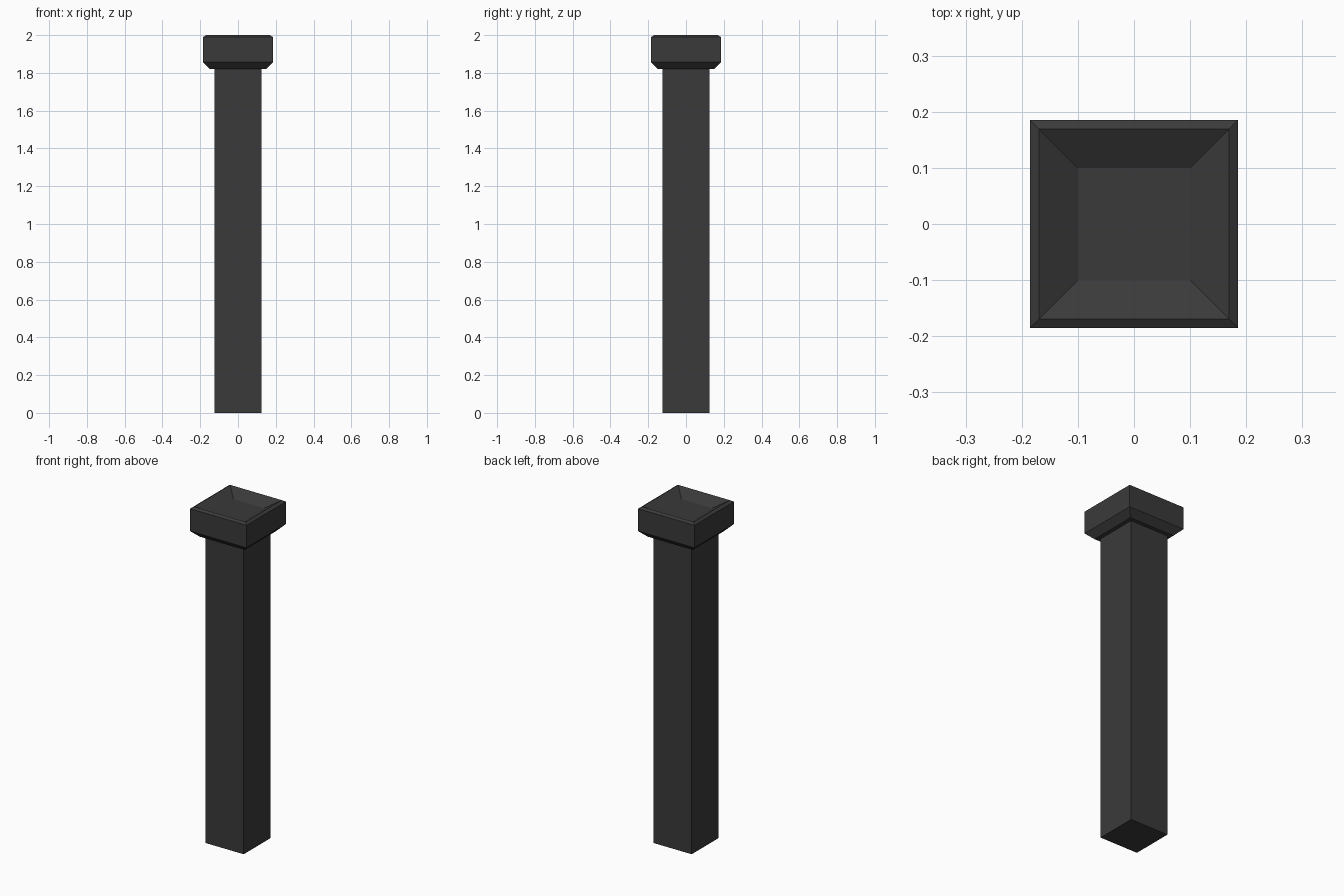
import bpy, bmesh

if "Cube" in bpy.data.objects:
    bpy.data.objects.remove(bpy.data.objects["Cube"])

# One dark grey for the whole post
grey = bpy.data.materials.new("dark grey")
grey.diffuse_color = (0.042, 0.042, 0.042, 1)
grey.use_nodes = True
grey.node_tree.nodes["Principled BSDF"].inputs["Base Color"].default_value = grey.diffuse_color


def square_loft(name, profile):
    """Stack square rings (half width, z), bridge them and close both ends."""
    bm = bmesh.new()
    rings = [[bm.verts.new((sx * h, sy * h, z))
              for sx, sy in ((-1, -1), (1, -1), (1, 1), (-1, 1))]
             for h, z in profile]
    for a, b in zip(rings, rings[1:]):
        for i in range(4):
            j = (i + 1) % 4
            bm.faces.new((a[i], a[j], b[j], b[i]))
    bm.faces.new(rings[0][::-1])
    bm.faces.new(rings[-1])
    mesh = bpy.data.meshes.new(name)
    bm.to_mesh(mesh)
    bm.free()
    mesh.materials.append(grey)
    obj = bpy.data.objects.new(name, mesh)
    bpy.context.collection.objects.link(obj)
    return obj


# Straight square shaft
square_loft("shaft", [(0.125, 0), (0.125, 1.82)])

# Flared cap with a bevelled rim and a sunken dish on top
square_loft("cap", [(0.148, 1.82), (0.185, 1.857), (0.185, 1.99),
                    (0.169, 2.0), (0.10, 1.96)])
